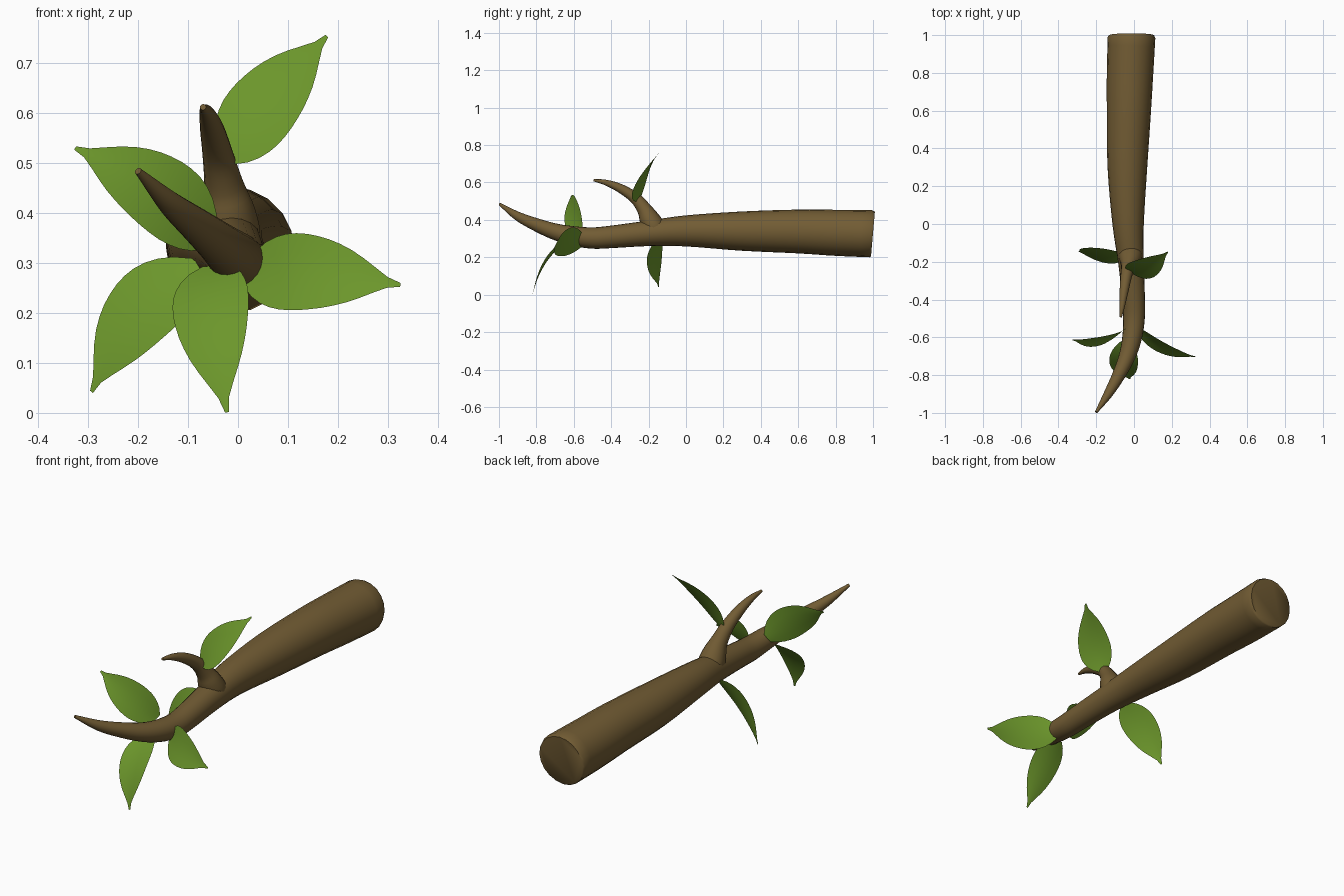
import bpy, bmesh, math
from mathutils import Vector

if "Cube" in bpy.data.objects:
    bpy.data.objects.remove(bpy.data.objects["Cube"])


def material(name, rgb):
    m = bpy.data.materials.new(name)
    m.diffuse_color = (*rgb, 1)
    m.use_nodes = True
    m.node_tree.nodes["Principled BSDF"].inputs["Base Color"].default_value = m.diffuse_color
    return m


bark = material("bark_brown", (0.168, 0.107, 0.034))
green = material("leaf_green", (0.148, 0.304, 0.024))


def finish(name, bm, mat):
    me = bpy.data.meshes.new(name)
    bm.to_mesh(me)
    bm.free()
    me.materials.append(mat)
    ob = bpy.data.objects.new(name, me)
    bpy.context.collection.objects.link(ob)
    bpy.ops.object.select_all(action='DESELECT')
    ob.select_set(True)
    bpy.context.view_layer.objects.active = ob
    bpy.ops.object.shade_smooth_by_angle(angle=math.radians(50))
    return ob


def spline(pts, steps):
    """Catmull-Rom through (x, y, z, radius) points."""
    p = [Vector(q) for q in pts]
    p = [p[0] * 2 - p[1]] + p + [p[-1] * 2 - p[-2]]
    out = []
    for i in range(1, len(p) - 2):
        a, b, c, d = p[i - 1:i + 3]
        for k in range(steps):
            t = k / steps
            out.append(0.5 * (2 * b + (c - a) * t + (2 * a - 5 * b + 4 * c - d) * t * t
                              + (3 * b - a - 3 * c + d) * t ** 3))
    return out + [p[-2]]


def tube(name, pts, sides=20, steps=4, rim=None):
    """Closed tube along a spline; rim is an extra first ring for a softened cut edge."""
    bm = bmesh.new()
    path = spline(pts, steps)
    if rim:
        path.insert(0, Vector(rim))
    rings = []
    for i, q in enumerate(path):
        tan = (path[min(i + 1, len(path) - 1)].xyz - path[max(i - 1, 0)].xyz).normalized()
        side = Vector((1, 0, 0))
        side = (side - tan * side.dot(tan)).normalized()
        up = tan.cross(side)
        rings.append([bm.verts.new(q.xyz + q.w * (math.cos(a) * side + math.sin(a) * up))
                      for a in (2 * math.pi * k / sides for k in range(sides))])
    for r0, r1 in zip(rings, rings[1:]):
        for k in range(sides):
            j = (k + 1) % sides
            bm.faces.new((r0[k], r0[j], r1[j], r1[k]))
    bm.faces.new(rings[0])
    bm.faces.new(rings[-1])
    bmesh.ops.recalc_face_normals(bm, faces=bm.faces)
    return finish(name, bm, bark)


# main branch: thick cut end at the back, thin tip at the front
tube("main_branch", [
    (-.013, .988, .326, .126), (-.021, .8, .331, .123),
    (-.027, .6, .338, .117), (-.035, .3, .34, .105), (-.031, .0, .341, .083),
    (-.016, -.2, .328, .068), (-.002, -.4, .309, .06), (0, -.5, .303, .057),
    (-.01, -.6, .314, .052), (-.036, -.7, .337, .044), (-.081, -.8, .374, .035),
    (-.137, -.9, .42, .024), (-.2, -.996, .484, .007)], rim=(-.013, .9995, .325, .119))

# side twig, its foot sunk into the branch
tube("side_twig", [
    (-.016, -.135, .31, .052), (-.018, -.172, .36, .062), (-.021, -.197, .408, .054),
    (-.028, -.222, .455, .04), (-.04, -.27, .515, .031), (-.052, -.35, .568, .024),
    (-.062, -.43, .6, .015), (-.07, -.493, .612, .006)], sides=16)

# half-width of a leaf along its length
WIDTH = [.3, .6, .79, .91, .98, 1, .99, .95, .89, .8, .68, .52, .33, .14, .05]


def leaf(name, base, mid, tip, half):
    """Thin blade along a curve through base, mid and tip."""
    base, mid, tip, half = map(Vector, (base, mid, tip, half))
    ctrl = mid * 2 - (base + tip) / 2
    normal = (tip - base).cross(half).normalized()
    if normal.y > 0:
        normal = -normal
    bm = bmesh.new()
    rows = []
    for i, w in enumerate(WIDTH):
        t = i / (len(WIDTH) - 1)
        c = base * (1 - t) ** 2 + ctrl * 2 * t * (1 - t) + tip * t * t
        rows.append([bm.verts.new(c + half * w * s + normal * .008 * w * s * s)
                     for s in (-1, -.5, 0, .5, 1)])
    for a, b in zip(rows, rows[1:]):
        for k in range(4):
            bm.faces.new((a[k], a[k + 1], b[k + 1], b[k]))
    bm.normal_update()
    if sum(f.normal.dot(normal) for f in bm.faces) < 0:
        bmesh.ops.reverse_faces(bm, faces=bm.faces)
    return finish(name, bm, green)


leaf("leaf_twig_top", (-.025, -.25, .51), (.068, -.225, .628), (.178, -.148, .754), (.055, -.042, -.046))
leaf("leaf_upper_left", (-.055, -.56, .345), (-.175, -.612, .45), (-.326, -.613, .53), (.042, .032, .064))
leaf("leaf_lower_left", (-.075, -.155, .295), (-.2, -.16, .192), (-.293, -.145, .042), (.056, -.042, -.046))
leaf("leaf_front_bottom", (-.048, -.62, .295), (-.052, -.745, .178), (-.022, -.82, .001), (.076, 0, .012))
leaf("leaf_right", (.015, -.55, .275), (.155, -.65, .278), (.325, -.702, .256), (.008, .03, .077))
